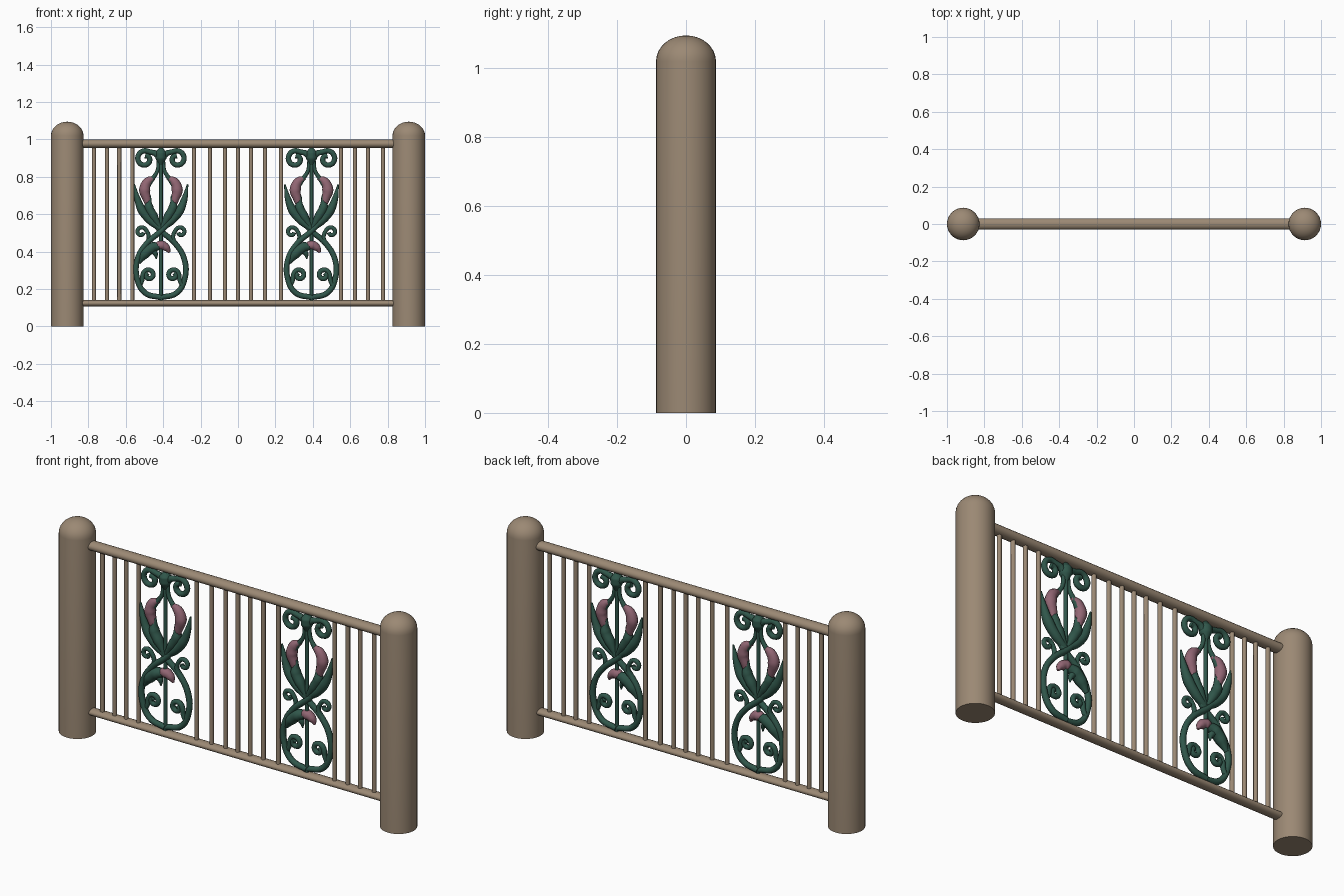
import bpy, bmesh, math
from mathutils import Matrix

if "Cube" in bpy.data.objects:
    bpy.data.objects.remove(bpy.data.objects["Cube"])


def material(name, rgb):
    m = bpy.data.materials.new(name)
    m.use_nodes = True
    m.diffuse_color = (*rgb, 1)
    m.node_tree.nodes["Principled BSDF"].inputs["Base Color"].default_value = (*rgb, 1)
    return m


STONE = material("tan stone", (0.33, 0.25, 0.175))
GREEN = material("dark green", (0.03, 0.095, 0.07))
PINK = material("dusty pink", (0.29, 0.135, 0.175))


def finish(name, mesh, mat, location=(0, 0, 0)):
    ob = bpy.data.objects.new(name, mesh)
    bpy.context.collection.objects.link(ob)
    ob.location = location
    mesh.materials.clear()
    mesh.materials.append(mat)
    bpy.ops.object.select_all(action='DESELECT')
    ob.select_set(True)
    bpy.context.view_layer.objects.active = ob
    bpy.ops.object.shade_smooth_by_angle(angle=math.radians(50))
    return ob


def rod(name, length, ry, rz, sides, location, axis):
    """Elliptical rod centred on location, along X or Z."""
    bm = bmesh.new()
    bmesh.ops.create_cone(bm, cap_ends=True, segments=sides, radius1=1, radius2=1, depth=length)
    bm.transform(Matrix.Diagonal((rz, ry, 1, 1)))
    if axis == 'X':
        bm.transform(Matrix.Rotation(math.pi / 2, 4, 'Y'))
    mesh = bpy.data.meshes.new(name)
    bm.to_mesh(mesh)
    bm.free()
    return finish(name, mesh, STONE, location)


def post(name, x, r=0.087, shoulder=1.02, top=1.095):
    """Turned post with a rounded top."""
    steps = 8
    profile = [(0, 0), (r, 0), (r, shoulder)]
    for i in range(1, steps + 1):
        a = math.pi / 2 * i / steps
        profile.append((r * math.cos(a), shoulder + (top - shoulder) * math.sin(a)))
    bm = bmesh.new()
    verts = [bm.verts.new((px, 0, pz)) for px, pz in profile]
    edges = [bm.edges.new(pair) for pair in zip(verts, verts[1:])]
    bmesh.ops.spin(bm, geom=verts + edges, cent=(0, 0, 0), axis=(0, 0, 1),
                   angle=math.tau, steps=32)
    bmesh.ops.remove_doubles(bm, verts=bm.verts, dist=1e-4)
    bmesh.ops.recalc_face_normals(bm, faces=bm.faces)
    mesh = bpy.data.meshes.new(name)
    bm.to_mesh(mesh)
    bm.free()
    finish(name, mesh, STONE, (x, 0, 0))


def vine(name, points, mat, x, side=1, y=0.0, depth=1.0):
    """Tapered round strand through (x, z, radius) points."""
    curve = bpy.data.curves.new(name, 'CURVE')
    curve.dimensions = '3D'
    curve.bevel_depth = 1
    curve.bevel_resolution = 2
    curve.resolution_u = 6
    curve.use_fill_caps = True
    spline = curve.splines.new('BEZIER')
    spline.bezier_points.add(len(points) - 1)
    for bp, (px, pz, pr) in zip(spline.bezier_points, points):
        bp.co = (side * px, 0, pz)
        bp.radius = pr
        bp.handle_left_type = bp.handle_right_type = 'AUTO'
    temp = bpy.data.objects.new("temp", curve)
    bpy.context.collection.objects.link(temp)
    bpy.context.view_layer.update()
    graph = bpy.context.evaluated_depsgraph_get()
    mesh = bpy.data.meshes.new_from_object(temp.evaluated_get(graph))
    bpy.data.objects.remove(temp)
    mesh.transform(Matrix.Diagonal((1, depth, 1, 1)))
    mesh.name = name
    finish(name, mesh, mat, (x, y, 0))


def spiral(cx, cz, r0, r1, start, turn, thick, steps=8):
    """Points of an inward scroll, angles in degrees."""
    pts = []
    for i in range(steps + 1):
        t = i / steps
        a = math.radians(start + turn * t)
        r = r0 + (r1 - r0) * t
        pts.append((cx + r * math.cos(a), cz + r * math.sin(a), thick))
    return pts


# Posts, rails and balusters
for label, x in (("left", 0.913), ("right", -0.913)):
    post(label + "_post", x)
rod("top_rail", 1.74, 0.03, 0.023, 16, (0, 0, 0.977), 'X')
rod("bottom_rail", 1.74, 0.027, 0.017, 16, (0, 0, 0.124), 'X')
for x in (-0.77, -0.70, -0.635, -0.565, -0.235, -0.15, -0.07, 0,
          0.07, 0.145, 0.23, 0.55, 0.625, 0.695, 0.775):
    rod("baluster", 0.85, 0.011, 0.011, 8, (x, 0, 0.545), 'Z')

# Strands that appear on both sides of each ornament
top_scroll = [(0.0, 0.88, 0.014), (0.03, 0.925, 0.016)] + spiral(0.085, 0.895, 0.048, 0.018, 130, -400, 0.014)
stem = [(0.012, 0.89, 0.010), (0.02, 0.83, 0.010), (0.045, 0.79, 0.012), (0.07, 0.75, 0.012)]
petal = [(0.035, 0.795, 0.010), (0.07, 0.775, 0.024), (0.087, 0.73, 0.030), (0.075, 0.68, 0.022), (0.065, 0.63, 0.010)]
outer_leaf = [(0.0, 0.52, 0.013), (0.055, 0.565, 0.022), (0.10, 0.62, 0.024), (0.125, 0.68, 0.017), (0.143, 0.76, 0.004)]
inner_leaf = [(0.005, 0.53, 0.012), (0.04, 0.59, 0.024), (0.065, 0.64, 0.024), (0.058, 0.70, 0.005)]
loop = [(-0.035, 0.545, 0.013), (0.0, 0.51, 0.015), (0.075, 0.445, 0.015), (0.125, 0.36, 0.015),
        (0.128, 0.26, 0.015), (0.085, 0.18, 0.015), (0.0, 0.155, 0.015)]
side_curl = [(0.085, 0.435, 0.010), (0.065, 0.475, 0.011)] + spiral(0.105, 0.505, 0.028, 0.012, 160, -330, 0.011)
low_scroll = [(0.115, 0.215, 0.011), (0.10, 0.25, 0.012)] + spiral(0.065, 0.275, 0.032, 0.012, 0, 420, 0.013)

for cx in (-0.412, 0.393):
    # Centre stem and knot
    vine("ornament_stem", [(0, 0.14, 0.010), (0, 0.55, 0.010), (0, 0.96, 0.010)], GREEN, cx)
    vine("ornament_knot", [(0, 0.86, 0.008), (0, 0.90, 0.030), (0, 0.93, 0.030), (0, 0.955, 0.010)], GREEN, cx)
    for side in (1, -1):
        vine("top_scroll", top_scroll, GREEN, cx, side)
        vine("bud_stem", stem, GREEN, cx, side)
        vine("bud_petal", petal, PINK, cx, side, depth=0.9)
        vine("outer_leaf", outer_leaf, GREEN, cx, side)
        vine("inner_leaf", inner_leaf, GREEN, cx, side, depth=1.1)
        vine("lower_loop", loop, GREEN, cx, side, y=0.004 * side)
        vine("side_curl", side_curl, GREEN, cx, side)
        vine("low_scroll", low_scroll, GREEN, cx, side)
    # Drooping flower inside the lower loop
    vine("flower_leaf", [(-0.12, 0.34, 0.010), (-0.09, 0.385, 0.027), (-0.05, 0.42, 0.030),
                         (-0.01, 0.43, 0.020)], GREEN, cx)
    vine("flower_leaf_tip", [(-0.06, 0.42, 0.022), (-0.03, 0.39, 0.014), (-0.025, 0.36, 0.003)], GREEN, cx)
    vine("flower_petal", [(-0.04, 0.42, 0.012), (0.0, 0.435, 0.026), (0.03, 0.42, 0.020),
                          (0.045, 0.395, 0.006)], PINK, cx)
